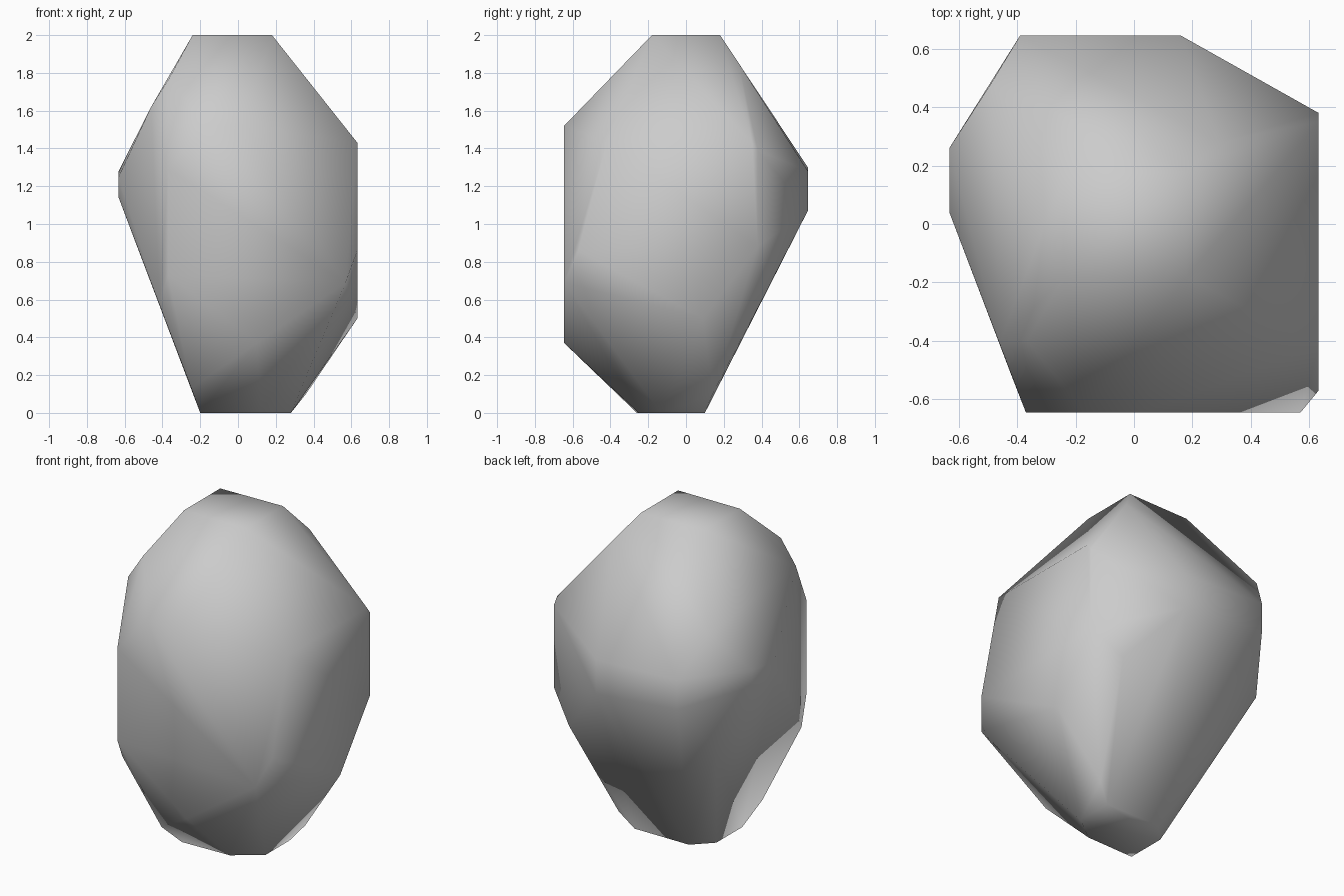
import bpy
import bmesh

# Remove the default cube
cube = bpy.data.objects.get("Cube")
if cube:
    bpy.data.objects.remove(cube, do_unlink=True)


def make_material(name, colour):
    material = bpy.data.materials.new(name)
    material.use_nodes = True
    material.diffuse_color = colour
    shader = material.node_tree.nodes["Principled BSDF"]
    shader.inputs["Base Color"].default_value = colour
    shader.inputs["Roughness"].default_value = 0.9
    return material


def flat_facet(axis, level, outline):
    """Corners of a flat facet that lies across one axis at a given level."""
    corners = []
    for first, second in outline:
        corner = [first, second]
        corner.insert("xyz".index(axis), level)
        corners.append(tuple(corner))
    return corners


# Flat crown and foot of the boulder, as x and y
crown = flat_facet("z", 2, [(-.24, -.18), (.18, -.18), (.18, .18), (-.24, .17)])
foot = flat_facet("z", 0, [(-.2, -.26), (.12, -.25), (.28, -.13),
                           (.28, .1), (-.09, .1), (-.2, -.01)])

# Flat front and back, as x and z
front = flat_facet("y", -.645, [(-.37, .73), (-.37, 1.29), (-.17, 1.52), (.03, 1.52),
                                (.25, 1.17), (.57, .69), (.1, .37)])
back = flat_facet("y", .645, [(-.39, 1.12), (-.39, 1.3), (.16, 1.28), (.16, 1.07)])

# Flat left and right flanks, as y and z
left_flank = flat_facet("x", .632, [(.38, .88), (.38, 1.39), (.35, 1.43),
                                    (-.42, 1.43), (-.57, .86), (.09, .5)])
right_flank = flat_facet("x", -.632, [(.04, 1.14), (.04, 1.25), (.26, 1.28), (.26, 1.18)])

# Loose corners that round off the shoulders and the underside
shoulders = [(.29, .28, 1.85), (-.365, -.4, 1.77), (-.46, -.41, 1.62), (-.49, .48, 1.54)]
underside = [(.36, .14, .1), (.47, .465, .72), (-.515, .445, .83),
             (-.415, -.53, .57), (-.247, -.39, .13)]

# Wrap all the corners in one closed skin
bm = bmesh.new()
for group in (crown, foot, front, back, left_flank, right_flank, shoulders, underside):
    for corner in group:
        bm.verts.new(corner)
hull = bmesh.ops.convex_hull(bm, input=bm.verts[:])
unused = {item for key in ("geom_interior", "geom_unused") for item in hull[key]
          if isinstance(item, bmesh.types.BMVert)}
bmesh.ops.delete(bm, geom=list(unused), context="VERTS")
bmesh.ops.recalc_face_normals(bm, faces=bm.faces[:])
for face in bm.faces:
    face.smooth = True

mesh = bpy.data.meshes.new("boulder")
bm.to_mesh(mesh)
bm.free()
mesh.materials.append(make_material("stone grey", (.6, .6, .6, 1)))
boulder = bpy.data.objects.new("boulder", mesh)
bpy.context.collection.objects.link(boulder)
